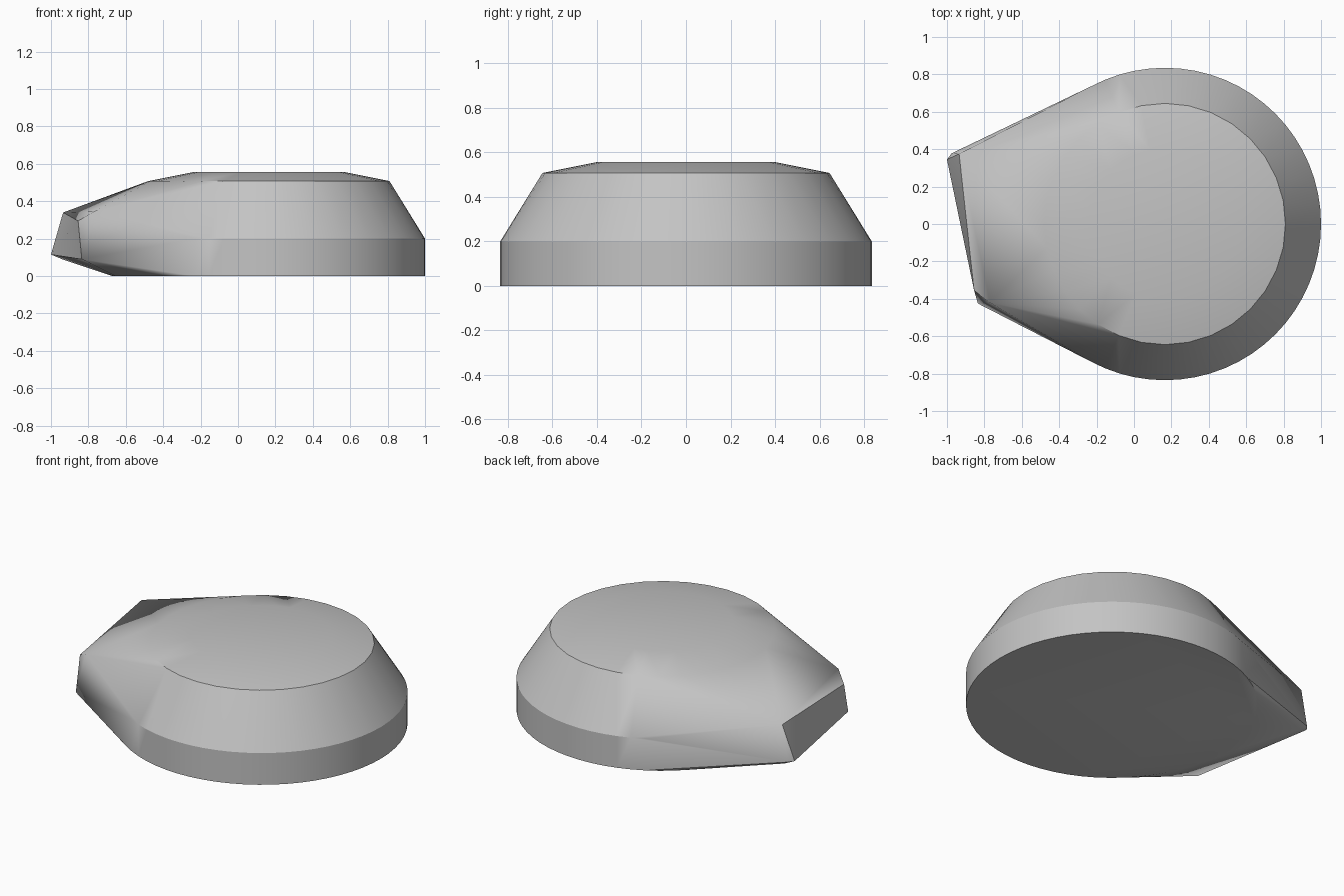
import bpy, bmesh, math

cube = bpy.data.objects.get("Cube")
if cube:
    bpy.data.objects.remove(cube, do_unlink=True)

# single matte grey
grey = bpy.data.materials.new("mid grey")
grey.use_nodes = True
colour = (0.55, 0.55, 0.55, 1)
grey.diffuse_color = colour
grey.node_tree.nodes["Principled BSDF"].inputs["Base Color"].default_value = colour

bm = bmesh.new()


def ring(radius, z, count):
    for i in range(count):
        a = math.tau * i / count
        bm.verts.new((0.165 + radius * math.cos(a), radius * math.sin(a), z))


# round body: straight skirt, sloping shoulder, slightly raised crown
ring(0.835, 0, 64)
ring(0.835, 0.2, 64)
ring(0.645, 0.508, 32)
ring(0.405, 0.556, 32)

# corners of the blunt, slanted nose
nose = [
    (-1.0, 0.345, 0.115), (-0.975, 0.378, 0.115), (-0.94, 0.36, 0.09),
    (-0.935, 0.375, 0.34), (-0.855, -0.355, 0.295), (-0.77, -0.42, 0.345),
    (-0.835, -0.425, 0.09),
]
for corner in nose:
    bm.verts.new(corner)

# wrap body and nose in one skin
hull = bmesh.ops.convex_hull(bm, input=bm.verts[:])
spare = {v for v in hull["geom_interior"] + hull["geom_unused"]
         if isinstance(v, bmesh.types.BMVert)}
bmesh.ops.delete(bm, geom=list(spare), context='VERTS')
bmesh.ops.dissolve_limit(bm, angle_limit=math.radians(0.5),
                         verts=bm.verts[:], edges=bm.edges[:])
bmesh.ops.recalc_face_normals(bm, faces=bm.faces[:])

mesh = bpy.data.meshes.new("pointed_body")
bm.to_mesh(mesh)
bm.free()
mesh.materials.append(grey)
body = bpy.data.objects.new("pointed_body", mesh)
bpy.context.collection.objects.link(body)

# smooth the round sides, keep the rims crisp
bpy.ops.object.select_all(action='DESELECT')
body.select_set(True)
bpy.context.view_layer.objects.active = body
bpy.ops.object.shade_smooth_by_angle(angle=math.radians(30))
